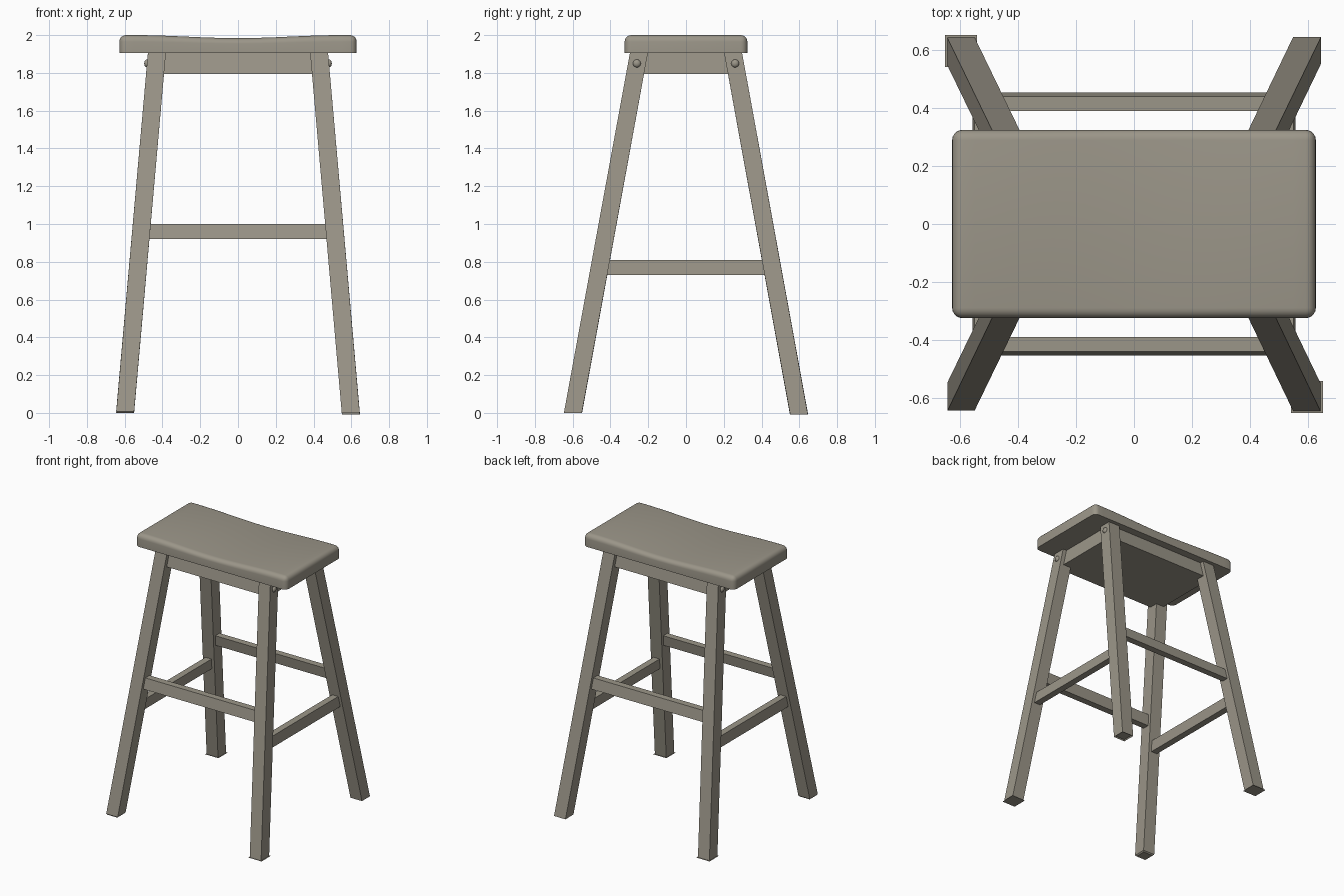
import bpy, bmesh, math
from mathutils import Vector

if "Cube" in bpy.data.objects:
    bpy.data.objects.remove(bpy.data.objects["Cube"])

wood = bpy.data.materials.new("grey brown wood")
wood.diffuse_color = (0.33, 0.305, 0.25, 1)
wood.use_nodes = True
wood.node_tree.nodes["Principled BSDF"].inputs["Base Color"].default_value = wood.diffuse_color


def finish(name, bm, smooth=False):
    bmesh.ops.recalc_face_normals(bm, faces=bm.faces[:])
    me = bpy.data.meshes.new(name)
    bm.to_mesh(me)
    bm.free()
    ob = bpy.data.objects.new(name, me)
    bpy.context.collection.objects.link(ob)
    me.materials.append(wood)
    if smooth:
        bpy.ops.object.select_all(action='DESELECT')
        ob.select_set(True)
        bpy.context.view_layer.objects.active = ob
        bpy.ops.object.shade_smooth_by_angle(angle=math.radians(35))
    return ob


def box(x, y, z):
    """Box between (min, max) pairs."""
    bm = bmesh.new()
    bmesh.ops.create_cube(bm, size=1)
    for v in bm.verts:
        v.co = Vector([lo + (hi - lo) * (c + 0.5) for c, (lo, hi) in zip(v.co, (x, y, z))])
    return bm


# Splay of the legs: outer leg face at height z
def leg_x(z):
    return 0.645 - 0.168 * z / 1.905


def leg_y(z):
    return 0.645 - 0.348 * z / 1.905


T = 0.095  # leg thickness

# Saddle seat: rounded top and corners, shallow dip along its length
bm = box((-0.628, 0.628), (-0.325, 0.325), (1.905, 2.0))
top = [e for e in bm.edges if all(v.co.z > 1.95 for v in e.verts)]
upright = [e for e in bm.edges if abs(e.verts[0].co.z - e.verts[1].co.z) > 0.05]
bmesh.ops.bevel(bm, geom=top + upright, offset=0.035, segments=5, profile=0.5, affect='EDGES')
for i in range(-11, 12):
    bmesh.ops.bisect_plane(bm, geom=bm.verts[:] + bm.edges[:] + bm.faces[:],
                           plane_co=(i * 0.05, 0, 0), plane_no=(1, 0, 0))
for v in bm.verts:
    dip = 0.016 * (0.5 + 0.5 * math.cos(math.pi * min(1, abs(v.co.x) / 0.55)))
    v.co.z -= dip * (v.co.z - 1.905) / 0.095
finish("seat", bm, True)

# Apron block under the seat, tapered with the legs
bm = box((-1, 1), (-1, 1), (1.795, 1.91))
for v in bm.verts:
    v.co.x *= leg_x(v.co.z) - 0.03
    v.co.y *= leg_y(v.co.z) - 0.03
finish("apron", bm)

for sx, xn in ((-1, "left"), (1, "right")):
    for sy, yn in ((-1, "front"), (1, "back")):
        # Splayed leg with softened foot
        bm = box((0, T), (0, T), (0, 1.907))
        for v in bm.verts:
            z = v.co.z
            v.co.x = sx * (leg_x(z) - v.co.x)
            v.co.y = sy * (leg_y(z) - v.co.y)
        foot = [e for e in bm.edges if all(v.co.z < 0.01 for v in e.verts)]
        bmesh.ops.bevel(bm, geom=foot, offset=0.008, segments=1, affect='EDGES')
        finish(f"{yn}_{xn}_leg", bm)

        # Domed bolt head on the outer side
        bm = bmesh.new()
        bmesh.ops.create_uvsphere(bm, u_segments=16, v_segments=10, radius=0.021)
        for v in bm.verts:
            v.co = Vector((v.co.x * 0.7 + sx * leg_x(1.85), v.co.y + sy * 0.26, v.co.z + 1.85))
        finish(f"{yn}_{xn}_bolt", bm, True)

# Front and back stretchers, leaning with the legs
for s, name in ((-1, "front"), (1, "back")):
    bm = box((-1, 1), (0, 0.05), (0.92, 1.0))
    for v in bm.verts:
        v.co.x *= leg_x(v.co.z) - T + 0.01
        v.co.y = s * (leg_y(v.co.z) - 0.022 - v.co.y)
    finish(f"{name}_stretcher", bm)

# Side stretchers, set lower
for s, name in ((-1, "left"), (1, "right")):
    bm = box((0, 0.05), (-1, 1), (0.73, 0.81))
    for v in bm.verts:
        v.co.y *= leg_y(v.co.z) - T + 0.01
        v.co.x = s * (leg_x(v.co.z) - 0.022 - v.co.x)
    finish(f"{name}_stretcher", bm)
